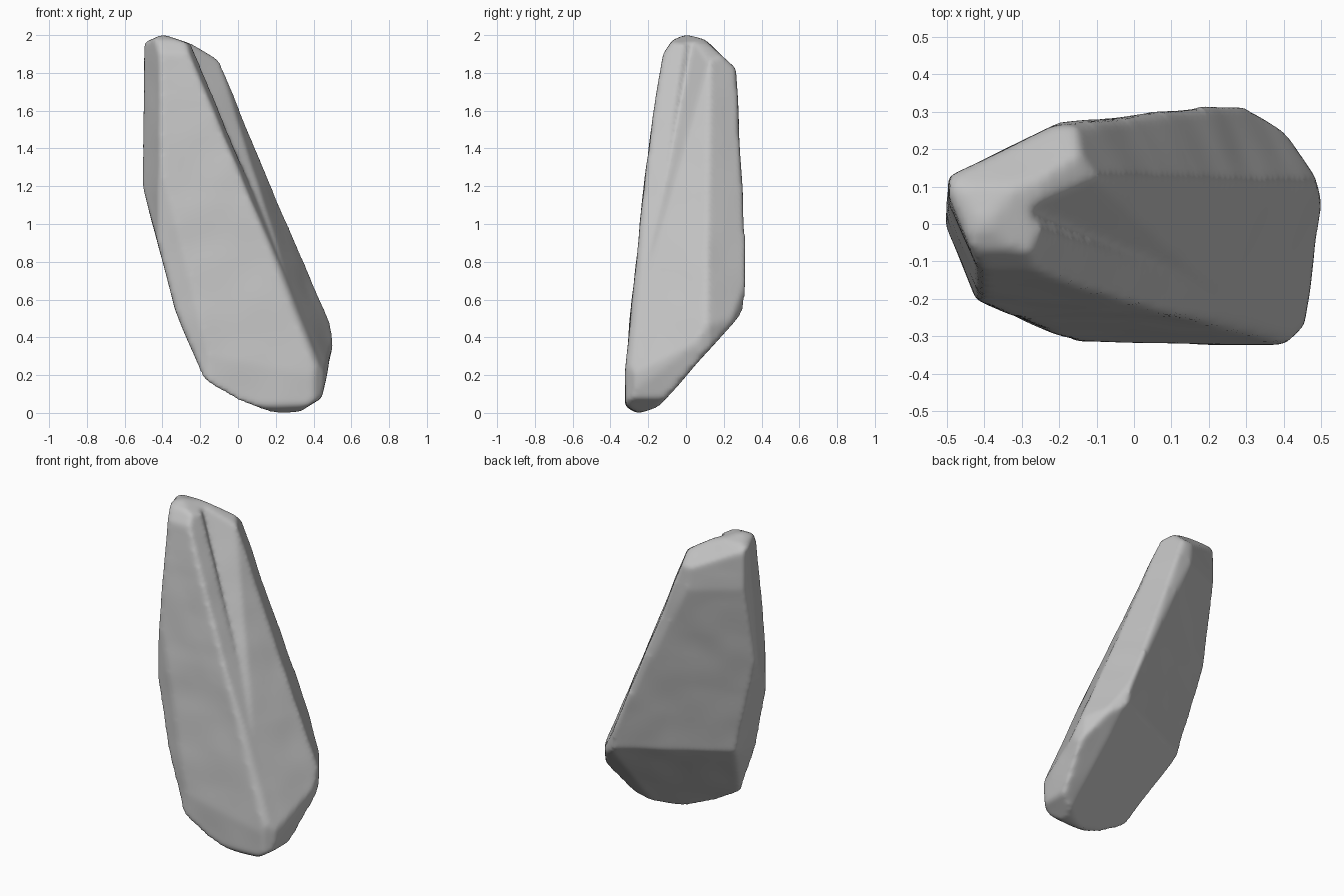
import bpy
import bmesh
from mathutils import Vector, noise

if "Cube" in bpy.data.objects:
    bpy.data.objects.remove(bpy.data.objects["Cube"], do_unlink=True)

CORE = Vector((0, 0, 1))  # a point that always stays inside the stone

# Outlines that the block is trimmed to, one for each axis direction
FRONT = [(-.49, 1.96), (-.5, 1.2), (-.33, .55), (-.18, .18), (0, .07), (.2, 0), (.33, .01),
         (.44, .08), (.5, .36), (.48, .52), (.28, 1.1), (-.1, 1.86), (-.25, 1.95), (-.4, 2)]
SIDE = [(-.32, .04), (-.32, .2), (-.23, 1.1), (-.16, 1.65), (-.12, 1.9), (-.07, 1.97), (0, 2),
        (.1, 1.97), (.26, 1.82), (.3, 1.1), (.32, .7), (.3, .54), (0, .2), (-.15, .03), (-.25, 0)]
PLAN = [(-.5, .12), (-.19, .27), (-.08, .29), (.26, .33), (.4, .24), (.48, .12), (.5, .05),
        (.45, -.27), (.4, -.32), (-.15, -.31), (-.42, -.2), (-.5, 0)]

# Slanted facets, each a plane through three points
LEFT_BACK = [(.3, .3, .55), (-.33, -.01, .58), (-.42, .09, 1.34)]
UNDERSIDE = [(.3, .3, .55), (-.33, -.01, .58), (-.17, -.29, .18)]
LEFT_FRONT = [(-.42, -.2, 1.15), (-.5, 0, 1.2), (-.44, -.05, 1.97)]
RIGHT_BACK = [(-.1, .13, 1.85), (-.18, .28, 1.85), (.485, .08, .5)]
RIGHT_FRONT = [(-.1, .12, 1.85), (.49, .05, .4), (.4, -.3, .3)]
FRONT_RIDGE = [(.11, -.24, 1), (.18, -.18, 1), (.34, -.3, .4)]

# The step on the right, where the front slab meets the body
STEP_FLOOR = [(-.27, .02, 1.9), (-.1, .12, 1.85), (.27, -.21, .7)]
STEP_FACE = [(-.23, -.02, 1.9), (.29, -.2, .65), (-.26, -.12, 1.9)]
STEP_WALL = [(-.23, -.02, 1.9), (.29, -.2, .65), (-.28, .05, 1.9)]


def trim(bm, point, normal):
    """Slice away everything beyond a plane and close the cut."""
    point, normal = Vector(point), Vector(normal).normalized()
    if (CORE - point).dot(normal) > 0:
        normal = -normal
    bmesh.ops.bisect_plane(bm, geom=bm.verts[:] + bm.edges[:] + bm.faces[:], dist=1e-5,
                           plane_co=point, plane_no=normal, clear_outer=True)
    rim = [e for e in bm.edges if e.is_boundary]
    if rim:
        bmesh.ops.holes_fill(bm, edges=rim, sides=0)


def trim_outline(bm, outline, place):
    """Trim to an outline; place maps outline coordinates and depth to space."""
    depth = place(0, 0, 1)
    for a, b in zip(outline, outline[1:] + outline[:1]):
        p, q = place(*a, 0), place(*b, 0)
        trim(bm, p, (q - p).cross(depth))


def chisel(bm, facets):
    """Add one faceted slab of stone to the mesh."""
    slab = bmesh.new()
    bmesh.ops.create_cube(slab, size=3)
    bmesh.ops.translate(slab, verts=slab.verts, vec=CORE)
    trim_outline(slab, FRONT, lambda a, b, d: Vector((a, d, b)))
    trim_outline(slab, SIDE, lambda a, b, d: Vector((d, a, b)))
    trim_outline(slab, PLAN, lambda a, b, d: Vector((a, b, d)))
    for a, b, c in facets:
        a, b, c = Vector(a), Vector(b), Vector(c)
        trim(slab, a, (b - a).cross(c - a))
    bmesh.ops.recalc_face_normals(slab, faces=slab.faces)
    part = bpy.data.meshes.new("slab")
    slab.to_mesh(part)
    slab.free()
    bm.from_mesh(part)
    bpy.data.meshes.remove(part)


# Main body plus the front slab that stands proud of it
shared = [LEFT_BACK, UNDERSIDE, LEFT_FRONT, RIGHT_BACK, RIGHT_FRONT, FRONT_RIDGE]
bm = bmesh.new()
chisel(bm, shared + [STEP_FLOOR])
chisel(bm, shared + [STEP_FACE, STEP_WALL])
mesh = bpy.data.meshes.new("rough stone")
bm.to_mesh(mesh)
bm.free()
rock = bpy.data.objects.new("rock", mesh)
bpy.context.collection.objects.link(rock)

# Fuse the slabs and wear down the edges
fuse = rock.modifiers.new("fuse", 'REMESH')
fuse.mode = 'VOXEL'
fuse.voxel_size = .014
wear = rock.modifiers.new("wear", 'SMOOTH')
wear.factor = .5
wear.iterations = 8
bpy.context.view_layer.update()
worn = bpy.data.meshes.new_from_object(
    rock.evaluated_get(bpy.context.evaluated_depsgraph_get()))
rock.modifiers.clear()
rock.data = worn
bpy.data.meshes.remove(mesh)
worn.name = "rock"

# Gentle unevenness
offsets = [v.normal * (.004 + noise.noise(v.co * 5) * .005) for v in worn.vertices]
for v, offset in zip(worn.vertices, offsets):
    v.co += offset
for face in worn.polygons:
    face.use_smooth = True

# Plain grey stone
stone = bpy.data.materials.new("grey stone")
stone.use_nodes = True
colour = (.54, .54, .54, 1)
stone.diffuse_color = colour
stone.node_tree.nodes["Principled BSDF"].inputs["Base Color"].default_value = colour
worn.materials.clear()
worn.materials.append(stone)
